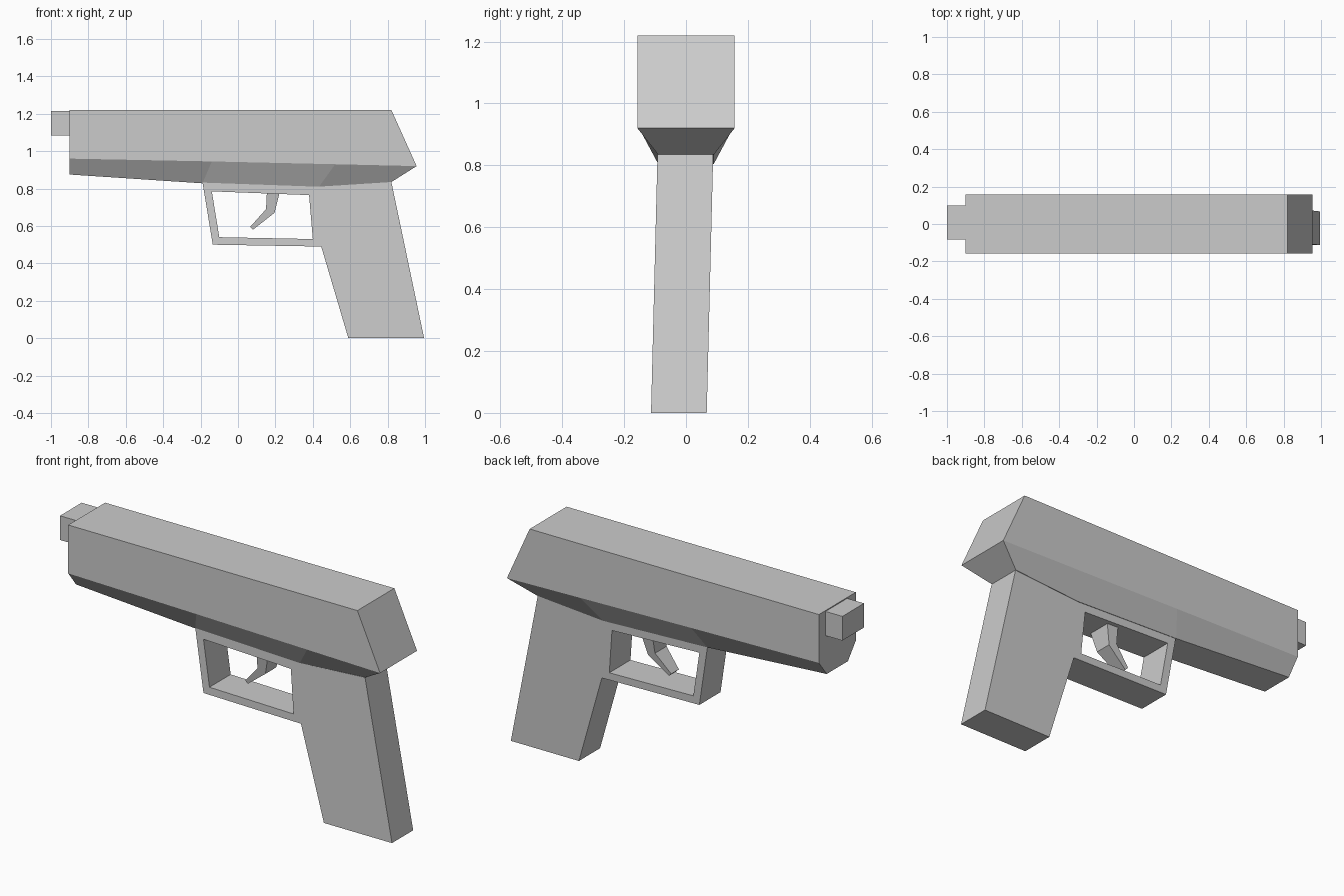
import bpy, bmesh

cube = bpy.data.objects.get("Cube")
if cube:
    bpy.data.objects.remove(cube, do_unlink=True)

GREY = (0.6, 0.6, 0.6, 1)
grey = bpy.data.materials.new("plain grey")
grey.use_nodes = True
grey.diffuse_color = GREY
grey.node_tree.nodes["Principled BSDF"].inputs["Base Color"].default_value = GREY


def finish(bm, name):
    bmesh.ops.recalc_face_normals(bm, faces=bm.faces)
    mesh = bpy.data.meshes.new(name)
    bm.to_mesh(mesh)
    bm.free()
    mesh.materials.append(grey)
    obj = bpy.data.objects.new(name, mesh)
    bpy.context.collection.objects.link(obj)
    return obj


def plate(name, points, faces, section):
    """Extrude flat side-view faces across y; section(z) gives (y centre, half width)."""
    bm = bmesh.new()
    verts = [bm.verts.new((x, -1, z)) for x, z in points]
    flat = [bm.faces.new([verts[i] for i in f]) for f in faces]
    new = bmesh.ops.extrude_face_region(bm, geom=flat, use_keep_orig=True)["geom"]
    for v in new:
        if isinstance(v, bmesh.types.BMVert):
            v.co.y = 1
    for v in bm.verts:
        centre, half = section(v.co.z)
        v.co.y = centre + half * v.co.y
    return finish(bm, name)


# Slide: upright sides, then a chamfer running in to a narrow underside
top = [(-0.9, 1.22), (0.82, 1.22)]
mid = [(-0.9, 0.96), (-0.14, 0.945), (0.52, 0.93), (0.955, 0.92)]
low = [(-0.9, 0.875), (-0.19, 0.828), (0.43, 0.805), (0.82, 0.835)]
bm = bmesh.new()
sides = []
for s in (-1, 1):
    t, m, l = [[bm.verts.new((x, s * w, z)) for x, z in row]
               for row, w in ((top, 0.157), (mid, 0.157), (low, 0.09))]
    bm.faces.new(t + m[::-1])
    for i in range(3):
        bm.faces.new((m[i], m[i + 1], l[i + 1], l[i]))
    sides.append([t[0], t[1], m[3]] + l[::-1] + [m[0]])
a, b = sides
for i in range(len(a)):
    j = (i + 1) % len(a)
    bm.faces.new((a[i], a[j], b[j], b[i]))
finish(bm, "slide")

# Grip and trigger guard in one piece, leaning slightly sideways
outer = [(-0.19, 0.835), (-0.135, 0.5), (0.445, 0.49), (0.43, 0.81)]
inner = [(-0.14, 0.785), (-0.1, 0.54), (0.4, 0.53), (0.38, 0.765)]
grip = [(0.59, 0), (0.995, 0), (0.82, 0.835)]
ring = [(i, (i + 1) % 4, (i + 1) % 4 + 4, i + 4) for i in range(4)]
plate("grip_and_guard", outer + inner + grip, ring + [(2, 8, 9, 10, 3)],
      lambda z: (-0.023 + 0.025 * z, 0.09))

# Trigger, narrowing towards its tip
plate("trigger",
      [(0.155, 0.79), (0.225, 0.79), (0.195, 0.67), (0.08, 0.58), (0.065, 0.595), (0.15, 0.69)],
      [(0, 1, 2, 5), (5, 2, 3, 4)],
      lambda z: (0, 0.03 + 0.17 * (z - 0.58)))

# Barrel tip
plate("barrel", [(-1, 1.085), (-0.88, 1.085), (-0.88, 1.215), (-1, 1.215)],
      [(0, 1, 2, 3)], lambda z: (0.008, 0.092))
